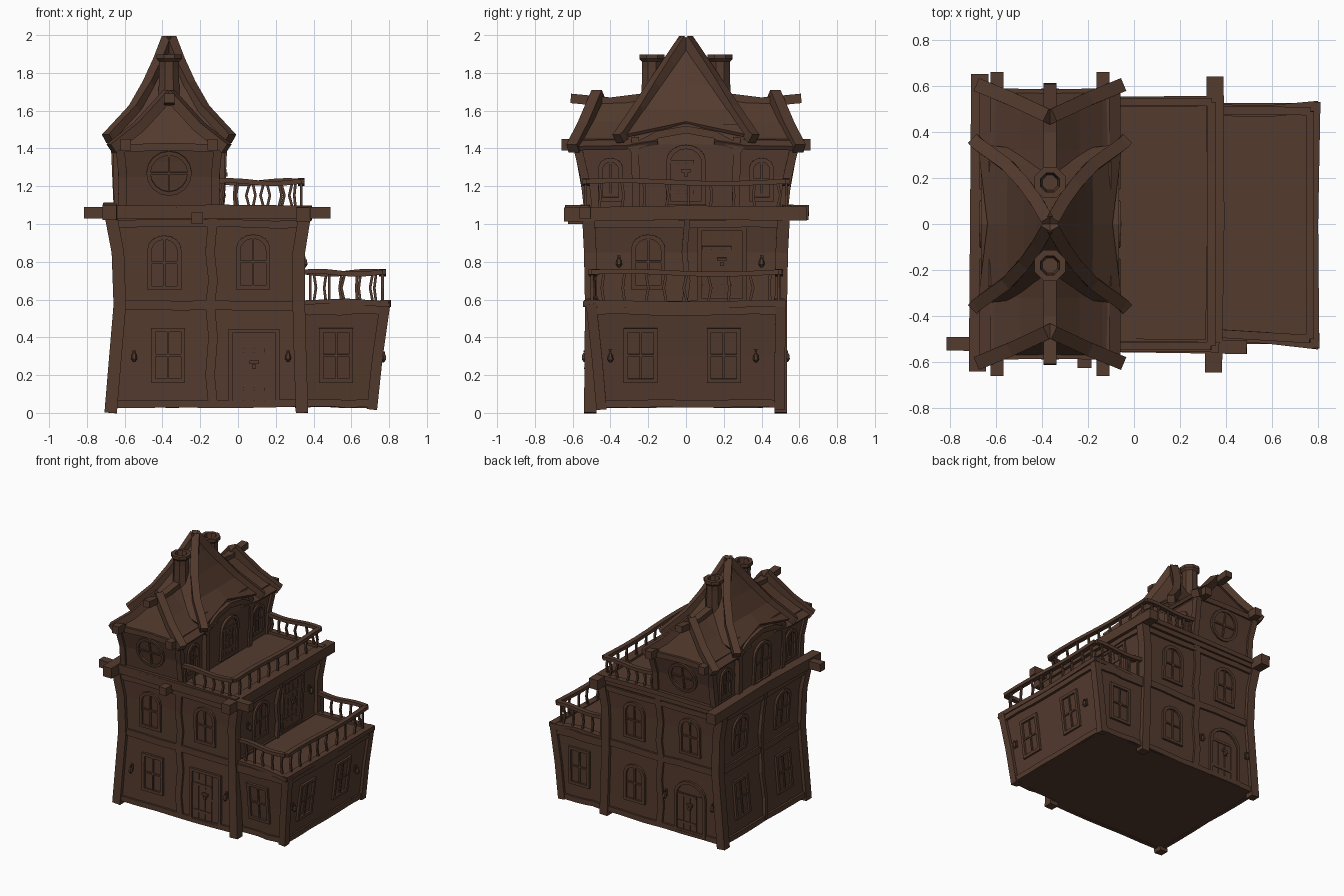
import bpy, bmesh, math, random
from mathutils import Vector, Matrix

if "Cube" in bpy.data.objects:
    bpy.data.objects.remove(bpy.data.objects["Cube"])

random.seed(4)
wood = bpy.data.materials.new("dark brown wood")
wood.diffuse_color = (0.088, 0.043, 0.027, 1)
wood.use_nodes = True
wood.node_tree.nodes["Principled BSDF"].inputs["Base Color"].default_value = wood.diffuse_color
CX = -0.365                                  # centre line of the top storey
SIDES = {"front": (1, 0), "right": (0, 1), "back": (-1, 0), "left": (0, -1)}


def finish(name, bm):
    bmesh.ops.recalc_face_normals(bm, faces=bm.faces)
    me = bpy.data.meshes.new(name)
    bm.to_mesh(me)
    bm.free()
    me.materials.append(wood)
    ob = bpy.data.objects.new(name, me)
    bpy.context.collection.objects.link(ob)
    return ob


def skin(bm, rings, caps=True):
    vs = [[bm.verts.new(p) for p in r] for r in rings]
    for a, b in zip(vs, vs[1:]):
        for i in range(len(a)):
            j = (i + 1) % len(a)
            bm.faces.new((a[i], a[j], b[j], b[i]))
    if caps:
        bm.faces.new(vs[0])
        bm.faces.new(vs[-1])


def beam(bm, pts, w, h):
    """Rectangular timber swept along a path."""
    pts = [Vector(p) for p in pts]
    whole = (pts[-1] - pts[0]).normalized()
    ref = Vector((0, 1, 0)) if abs(whole.z) > 0.9 else Vector((0, 0, 1))
    rings = []
    for i, p in enumerate(pts):
        t = (pts[min(i + 1, len(pts) - 1)] - pts[max(i - 1, 0)]).normalized()
        s = t.cross(ref).normalized()
        u = s.cross(t)
        rings.append([p + s * a * w / 2 + u * b * h / 2 for a, b in ((-1, -1), (1, -1), (1, 1), (-1, 1))])
    skin(bm, rings)


def one_beam(name, pts, w, h):
    bm = bmesh.new()
    beam(bm, pts, w, h)
    return finish(name, bm)


def body(name, secs):
    bm = bmesh.new()
    skin(bm, [[(a, c, z), (b, c, z), (b, d, z), (a, d, z)] for z, a, b, c, d in secs])
    return finish(name, bm)


def section(secs, z):
    z = min(max(z, secs[0][0]), secs[-1][0])
    for s, t in zip(secs, secs[1:]):
        if z <= t[0]:
            f = (z - s[0]) / (t[0] - s[0])
            return [p + (q - p) * f for p, q in zip(s[1:], t[1:])]


def on_wall(secs, side, u, z):
    a, b, c, d = section(secs, z)
    return Vector({"front": (u, c, z), "back": (u, d, z), "left": (a, u, z), "right": (b, u, z)}[side])


def wall_matrix(secs, side, u, z, h):
    v = (on_wall(secs, side, u, z + h / 2) - on_wall(secs, side, u, z - h / 2)).normalized()
    r = Vector((*SIDES[side], 0))
    m = Matrix((r, v, r.cross(v))).transposed().to_4x4()
    m.translation = on_wall(secs, side, u, z)
    return m


def plate(bm, m, x, y, w, h, z0, z1):
    skin(bm, [[m @ Vector((x + a * w / 2, y + b * h / 2, z)) for a, b in ((-1, -1), (1, -1), (1, 1), (-1, 1))]
              for z in (z0, z1)])


def outline(w, h, shape):
    if shape == "round":
        return [(w / 2 * math.cos(i * math.pi / 8), h / 2 * math.sin(i * math.pi / 8)) for i in range(16)]
    if shape == "rect":
        return [(-w / 2, -h / 2), (w / 2, -h / 2), (w / 2, h / 2), (-w / 2, h / 2)]
    rise = w * 0.42
    return [(-w / 2, -h / 2), (w / 2, -h / 2)] + [
        (w / 2 * math.cos(i * math.pi / 8), h / 2 - rise + rise * math.sin(i * math.pi / 8)) for i in range(9)]


def opening(name, secs, side, u, z, w, h, shape="rect", door=False):
    """Window with cross bars, or plank door with straps and knocker."""
    bm = bmesh.new()
    m = wall_matrix(secs, side, u, z, h)
    o, t = outline(w, h, shape), 0.022
    n = [(x * (w - 2 * t) / w, y * (h - 2 * t) / h) for x, y in o]
    skin(bm, [[m @ Vector((x, y, d)) for x, y in q] for q, d in ((o, -0.01), (o, 0.018), (n, 0.018), (n, 0.003))])
    if door:
        pw = (w - 2 * t) / 4
        ph = h - 2 * t - (w * 0.3 if shape == "arch" else 0)
        for i in range(4):
            plate(bm, m, (i - 1.5) * pw, -(h / 2 - t - ph / 2), pw - 0.005, ph, 0, 0.009)
        for y in (-0.28, 0.22):
            plate(bm, m, -w * 0.1, y * h, w * 0.6, 0.02, 0.005, 0.014)
        plate(bm, m, 0, 0.07 * h, 0.05, 0.018, 0.005, 0.02)
        plate(bm, m, 0, 0.01 * h, 0.022, 0.022, 0.005, 0.026)
    else:
        plate(bm, m, 0, 0, 0.012, h - t, 0, 0.012)
        plate(bm, m, 0, 0, w - t, 0.012, 0, 0.012)
    return finish(name, bm)


def lantern(secs, side, u, z):
    bm = bmesh.new()
    m = wall_matrix(secs, side, u, z, 0.05)
    plate(bm, m, 0, 0.01, 0.018, 0.05, -0.005, 0.008)
    plate(bm, m, 0, 0.025, 0.008, 0.008, 0, 0.03)
    skin(bm, [[m @ Vector((r * math.cos(k * math.pi / 3), y, 0.026 + r * math.sin(k * math.pi / 3)))
               for k in range(6)] for r, y in ((0.005, -0.03), (0.016, -0.015), (0.013, 0.008), (0.004, 0.02))])
    finish(side + "_lantern", bm)


def band(bm, secs, side, z, w, h):
    a, b, c, d = section(secs, z)
    lo, hi = (a, b) if side in ("front", "back") else (c, d)
    pts = [on_wall(secs, side, lo + (hi - lo) * i / 6, z) + Vector((0, 0, random.uniform(-.005, .005)))
           for i in range(7)]
    beam(bm, pts, w, h)


def posts(name, secs, corners, zs, w):
    for i, j in corners:
        pts = []
        for z in zs:
            s = section(secs, z)
            pts.append((s[i] + (0.006 if i == 0 else -0.006), s[2 + j] + (0.008 if j == 0 else -0.008), z))
        one_beam(name, pts, w, w)


def railing(name, path, z0, z1, counts):
    """Wavy hand rail on three sides with thin bent balusters."""
    bm = bmesh.new()
    for (p, q), n in zip(zip(path, path[1:]), counts):
        p, q = Vector(p), Vector(q)
        at = lambda f, z: (*(p + (q - p) * f), z)
        top = lambda f: z1 + 0.008 * math.sin(f * math.pi * 2 + 0.5)
        beam(bm, [at(i / 8, top(i / 8)) for i in range(9)], 0.036, 0.026)
        for k in range(n):
            f = (k + 0.6) / n
            e = random.uniform(-0.02, 0.02) / (q - p).length
            beam(bm, [at(f, z0), at(f + e, (z0 + z1) / 2), at(f, top(f))], 0.014, 0.014)
    finish(name, bm)


# Main body, side annex and their timber frame
MAIN = [(.03, -.68, .345, -.515, .51), (.3, -.655, .335, -.512, .51), (.57, -.632, .328, -.51, .51),
        (.85, -.642, .328, -.515, .515), (1.05, -.68, .36, -.525, .525)]
ANNEX = [(.03, .3, .715, -.455, .505), (.3, .3, .745, -.48, .505), (.575, .3, .785, -.51, .51)]
body("main_walls", MAIN)
body("annex_walls", ANNEX)
ZS = (0, .3, .57, .85, 1.04)
posts("corner_post", MAIN, [(0, 0), (0, 1), (1, 0), (1, 1)], ZS, .066)
posts("annex_post", ANNEX, [(1, 0), (1, 1)], (.02, .3, .58), .055)
for side, u in (("front", -.14), ("back", -.14), ("left", 0), ("right", 0)):
    one_beam(side + "_middle_post", [on_wall(MAIN, side, u + .008 * (-1) ** i, z)
                                     for i, z in enumerate((.04, .2, .4, .57, .7, .85, 1.04))], .05, .03)
bm = bmesh.new()
for side in SIDES:
    for z, h in ((.05, .04), (.57, .05), (1.0, .04)):
        band(bm, MAIN, side, z, .03, h)
    if side != "left":
        for z, h in ((.05, .04), (.55, .06)):
            band(bm, ANNEX, side, z, .03, h)
finish("wall_bands", bm)

# Roof terraces with raised rims and railings
body("annex_deck", [(.56, .3, .775, -.5, .5), (.583, .3, .775, -.5, .5)])
bm = bmesh.new()
beam(bm, [(.33, -.48, .58), (.58, -.495, .59), (.8, -.52, .575)], .05, .03)
beam(bm, [(.33, .495, .58), (.58, .49, .59), (.8, .51, .575)], .05, .03)
beam(bm, [(.78, -.54, .58), (.775, 0, .572), (.785, .53, .58)], .05, .035)
finish("annex_deck_rim", bm)
body("upper_deck", [(1.03, -.69, .37, -.54, .54), (1.08, -.69, .37, -.54, .54)])
bm = bmesh.new()
for s in (-1, 1):
    beam(bm, [(-.69, s * .53, 1.08), (-.1, s * .53, 1.085), (.37, s * .535, 1.08)], .045, .035)
finish("upper_deck_rim", bm)
railing("annex_railing", [(.35, -.475), (.765, -.5), (.765, .49), (.35, .495)], .58, .742, (5, 9, 5))
railing("upper_railing", [(-.12, -.53), (.335, -.53), (.335, .53), (-.12, .53)], 1.08, 1.222, (6, 9, 6))

# Projecting floor beams
one_beam("front_beam", [(-.815, -.52, 1.06), (-.2, -.525, 1.055), (.49, -.535, 1.06)], .06, .06)
one_beam("left_beam", [(-.68, -.64, 1.06), (-.675, 0, 1.075), (-.67, .65, 1.06)], .075, .08)
one_beam("right_beam", [(.345, -.645, 1.05), (.355, 0, 1.06), (.352, .64, 1.055)], .075, .075)
one_beam("joist_end", [(-.215, -.625, 1.03), (-.215, -.4, 1.03)], .06, .06)

# Top storey: central block and two leaning gabled wings
CORE = [(1.07, CX - .275, CX + .275, -.27, .27), (1.42, CX - .29, CX + .29, -.28, .28),
        (1.53, CX - .265, CX + .265, -.27, .27)]
body("tower_walls", CORE)
posts("tower_post", CORE, [(0, 0), (0, 1), (1, 0), (1, 1)], (1.07, 1.25, 1.46), .04)
for s in (-1, 1):
    one_beam("tower_eave_band", [(CX + s * .285, y, 1.5 - 1.2 * y * y) for y in (-.3, -.15, 0, .15, .3)], .03, .04)
WALL = [(1.07, CX - .255, CX + .255, -.525, .525), (1.25, CX - .25, CX + .25, -.545, .545),
        (1.4, CX - .265, CX + .265, -.58, .58)]
body("wing_walls", WALL + [(1.635, CX - .01, CX + .01, -.48, .48)])
posts("wing_post", WALL, [(0, 0), (0, 1), (1, 0), (1, 1)], (1.07, 1.25, 1.4), .045)
PROFILE = [(-.3, 1.40), (-.22, 1.45), (-.12, 1.53), (0, 1.65), (.12, 1.53), (.22, 1.45), (.3, 1.40)]
for s in (-1, 1):
    bm = bmesh.new()
    rows = [[bm.verts.new((CX + x, s * (y + (.42 * abs(x) if y > .4 else 0)), z + lift)) for x, z in PROFILE]
            for y, lift in ((.15, .03), (.32, .005), (.475, 0))]
    for a, b in zip(rows, rows[1:]):
        for i in range(len(a) - 1):
            bm.faces.new((a[i], a[i + 1], b[i + 1], b[i]))
    mod = finish("wing_roof", bm).modifiers.new("thickness", "SOLIDIFY")
    mod.thickness, mod.offset = .025, 0
    bm = bmesh.new()
    beam(bm, [(CX, s * .2, 1.67), (CX, s * .4, 1.645), (CX, s * .61, 1.665)], .055, .05)
    for k in (-1, 1):
        beam(bm, [(CX + k * .305, s * .6, 1.40), (CX + k * .16, s * .54, 1.515), (CX, s * .465, 1.69)], .06, .055)
        beam(bm, [(CX + k * .23, s * .25, 1.42), (CX + k * .23, s * .66, 1.42)], .055, .06)
    beam(bm, [(CX - .27, s * .575, 1.4), (CX, s * .57, 1.41), (CX + .27, s * .575, 1.4)], .03, .04)
    finish("wing_roof_beams", bm)

# Concave pyramid roof with hip beams
HIP = [(.004, .004, 1.97), (.05, .085, 1.85), (.105, .165, 1.73), (.18, .25, 1.60), (.31, .345, 1.46)]
bm = bmesh.new()
rings = []
for i, (x, y, z) in enumerate(HIP):
    mx, my, mz = (.265, .30, 1.535) if i == 4 else (x, y, z)
    rings.append([(CX + p, q, r) for p, q, r in ((-x, -y, z), (0, -my, mz), (x, -y, z), (mx, 0, mz),
                                                (x, y, z), (0, my, mz), (-x, y, z), (-mx, 0, mz))])
skin(bm, rings, caps=False)
mod = finish("tower_roof", bm).modifiers.new("thickness", "SOLIDIFY")
mod.thickness, mod.offset = .02, 0
bm = bmesh.new()
for sx in (-1, 1):
    for sy in (-1, 1):
        beam(bm, [(CX + sx * x, sy * y, z + .008) for x, y, z in HIP] + [(CX + sx * .325, sy * .36, 1.452)], .055, .055)
finish("tower_hip_beams", bm)

# Octagonal chimneys with flared hollow caps
for s in (-1, 1):
    bm = bmesh.new()
    skin(bm, [[(CX + r * math.cos(math.pi * (k + .5) / 4), s * .18 + r * math.sin(math.pi * (k + .5) / 4), z)
               for k in range(8)] for r, z in ((.064, 1.5), (.06, 1.7), (.056, 1.82), (.058, 1.86), (.073, 1.875),
                                               (.073, 1.898), (.045, 1.898), (.035, 1.84))])
    finish("chimney", bm)

# Windows and doors
for secs, side, u in ((MAIN, "front", -.37), (ANNEX, "front", .52), (ANNEX, "right", -.24), (ANNEX, "right", .2),
                      (ANNEX, "back", .56), (MAIN, "left", -.26), (MAIN, "left", .26)):
    opening(side + "_window", secs, side, u, .305, .18, .29)
for side, u, z in (("front", -.39, .795), ("front", .08, .8), ("right", -.2, .8), ("back", -.4, .8), ("back", .08, .8),
                   ("left", -.26, .8), ("left", .26, .8), ("back", .08, .31)):
    opening(side + "_arched_window", MAIN, side, u, z, .18, .29, "arch")
opening("front_door", MAIN, "front", .085, .24, .27, .41, door=True)
opening("back_door", MAIN, "back", -.4, .24, .27, .42, "arch", True)
opening("annex_deck_door", MAIN, "right", .19, .785, .26, .40, door=True)
for side in ("left", "right"):
    opening(side + "_tower_opening", CORE, side, 0, 1.26, .21, .32, "arch", side == "right")
    for y in (-.4, .4):
        opening(side + "_wing_window", WALL, side, y, 1.235, .13, .23, "arch")
for side in ("front", "back"):
    opening(side + "_round_window", WALL, side, CX, 1.27, .24, .24, "round")

# Wall lanterns
for secs, side, u, z in ((MAIN, "front", -.55, .3), (MAIN, "front", .265, .3), (ANNEX, "right", -.4, .3),
                         (ANNEX, "right", .37, .3), (MAIN, "right", -.355, .8), (MAIN, "right", .4, .8),
                         (MAIN, "back", -.19, .3), (MAIN, "back", -.6, .3)):
    lantern(secs, side, u, z)
